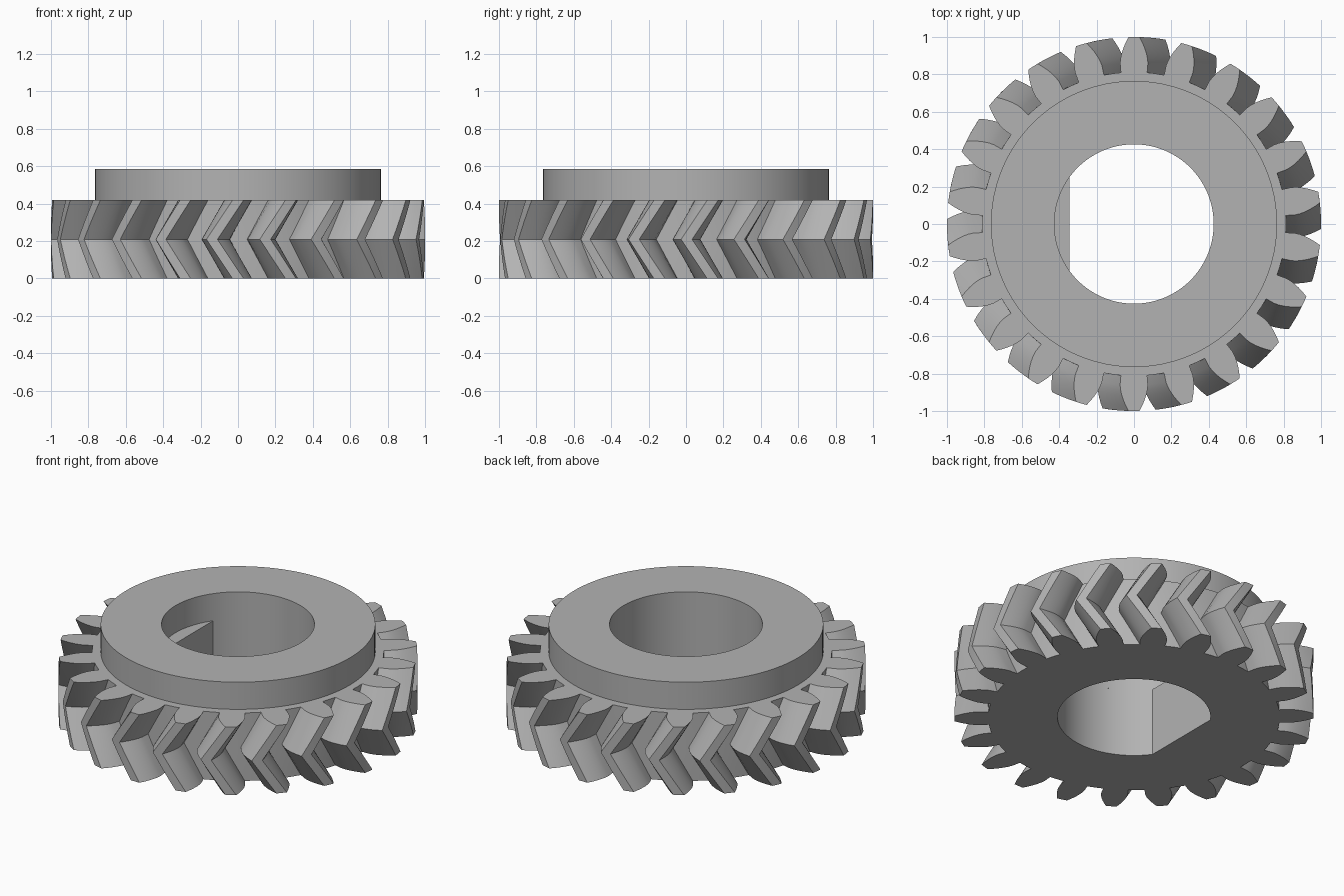
import bpy, bmesh
from math import pi, cos, sin, tan, acos, radians, sqrt

cube = bpy.data.objects.get("Cube")
if cube:
    bpy.data.objects.remove(cube)

TEETH = 22
TIP, PITCH, ROOT = 1.0, 0.917, 0.8125
GEAR_H, TOP = 0.418, 0.585
HUB_R, BORE_R, FLAT_X = 0.765, 0.426, -0.345
TWIST = radians(8.0)
STEPS = 4          # layers in each half of the herringbone
SEGS = 128

grey = bpy.data.materials.new("steel_grey")
grey.use_nodes = True
colour = (0.45, 0.45, 0.45, 1)
grey.diffuse_color = colour
grey.node_tree.nodes["Principled BSDF"].inputs["Base Color"].default_value = colour


def involute(a):
    return tan(a) - a


def gear_profile():
    """Polar outline (radius, angle) of the toothed wheel."""
    pressure = radians(20)
    base = PITCH * cos(pressure)
    flank = [(ROOT, pi / (2 * TEETH) + involute(pressure))]
    for i in range(6):
        r = base + (TIP - base) * i / 5
        half = pi / (2 * TEETH) + involute(pressure) - involute(acos(base / r))
        flank.append((r, half))
    pts = []
    for k in range(TEETH):
        c = pi / 2 + k * 2 * pi / TEETH
        pts += [(r, c - h) for r, h in flank]
        pts.append((TIP, c))
        pts += [(r, c + h) for r, h in reversed(flank)]
        pts.append((ROOT, c + pi / TEETH))
    return pts


def bore_profile():
    """Round bore closed by a flat on the -x side."""
    limit = acos(FLAT_X / BORE_R)
    return [(BORE_R, -limit + 2 * limit * i / SEGS) for i in range(SEGS + 1)]


def circle(r):
    return [(r, 2 * pi * i / SEGS) for i in range(SEGS)]


def ring(bm, profile, z, turn=0.0):
    return [bm.verts.new((r * cos(a + turn), r * sin(a + turn), z)) for r, a in profile]


def skin(bm, lower, upper):
    n = len(lower)
    for i in range(n):
        j = (i + 1) % n
        bm.faces.new((lower[i], lower[j], upper[j], upper[i]))


def cap(bm, outer, inner):
    edges = []
    for loop in (outer, inner):
        for i, v in enumerate(loop):
            w = loop[(i + 1) % len(loop)]
            edges.append(bm.edges.get((v, w)) or bm.edges.new((v, w)))
    bmesh.ops.triangle_fill(bm, edges=edges, use_beauty=True)


def finish(bm, name):
    bmesh.ops.recalc_face_normals(bm, faces=bm.faces)
    mesh = bpy.data.meshes.new(name)
    bm.to_mesh(mesh)
    bm.free()
    mesh.materials.append(grey)
    obj = bpy.data.objects.new(name, mesh)
    bpy.context.collection.objects.link(obj)
    bpy.ops.object.select_all(action='DESELECT')
    obj.select_set(True)
    bpy.context.view_layer.objects.active = obj
    bpy.ops.object.shade_smooth_by_angle(angle=radians(25))
    return obj


# Herringbone wheel: outline twists clockwise to mid height, then back
bm = bmesh.new()
outline = gear_profile()
layers = []
for s in range(2 * STEPS + 1):
    t = s / (2 * STEPS)
    turn = -TWIST * (1 - abs(2 * t - 1))
    layers.append(ring(bm, outline, GEAR_H * t, turn))
for a, b in zip(layers, layers[1:]):
    skin(bm, a, b)
bore = [ring(bm, bore_profile(), z) for z in (0, GEAR_H)]
skin(bm, *bore)
cap(bm, layers[0], bore[0])
cap(bm, layers[-1], bore[1])
finish(bm, "herringbone_wheel")

# Raised hub collar with a plain round bore
bm = bmesh.new()
outer = [ring(bm, circle(HUB_R), z) for z in (GEAR_H, TOP)]
inner = [ring(bm, circle(BORE_R), z) for z in (GEAR_H, TOP)]
skin(bm, *outer)
skin(bm, *inner)
skin(bm, outer[1], inner[1])
finish(bm, "hub_collar")
